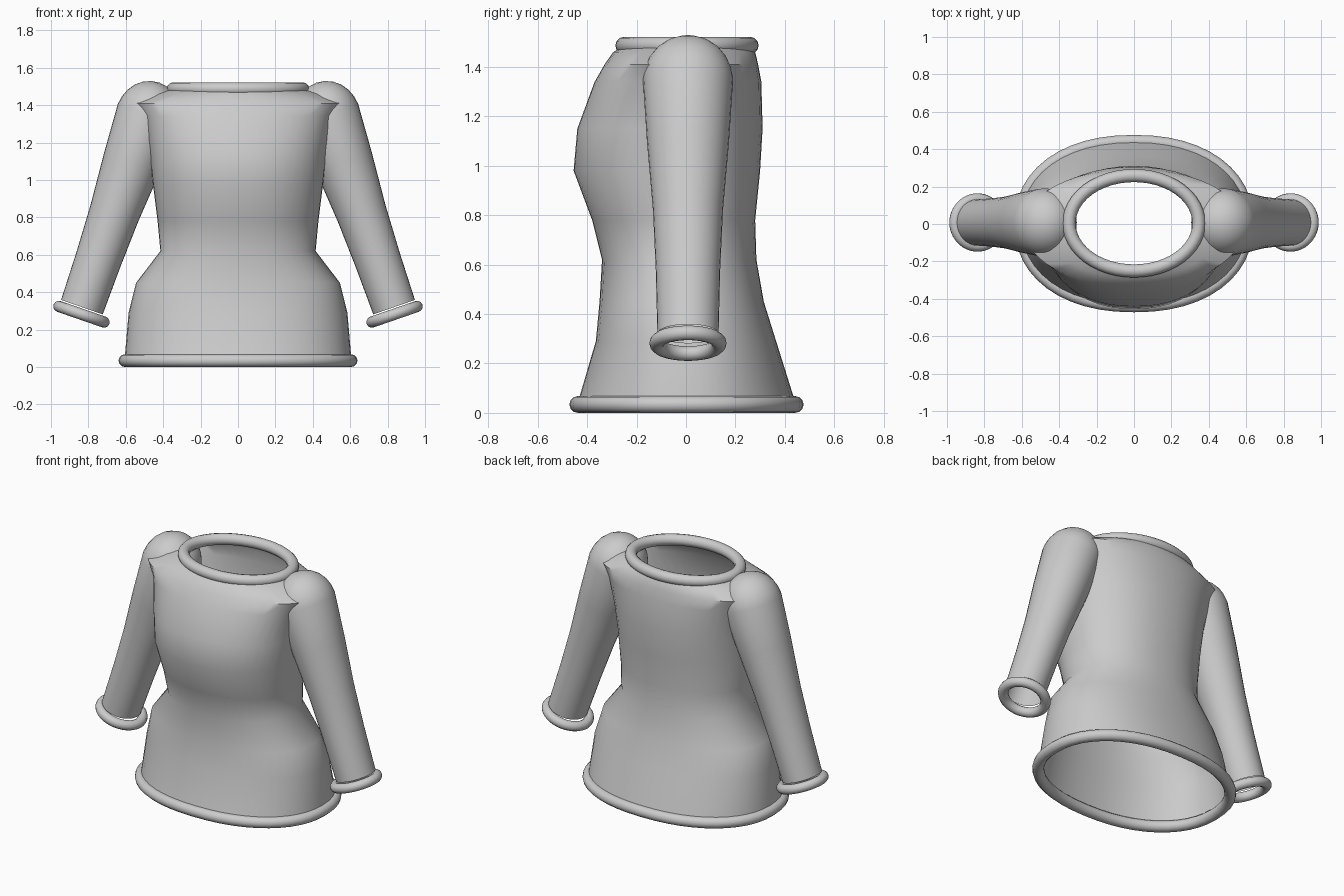
import bpy, bmesh, math
from mathutils import Vector, Matrix

if "Cube" in bpy.data.objects:
    bpy.data.objects.remove(bpy.data.objects["Cube"])

mat = bpy.data.materials.new("grey cloth")
mat.diffuse_color = (0.6, 0.6, 0.6, 1)
mat.use_nodes = True
mat.node_tree.nodes["Principled BSDF"].inputs["Base Color"].default_value = mat.diffuse_color


def loft(name, rings, matrix=Matrix.Identity(4), closed=False):
    """Skin a list of point rings; closed joins the last ring to the first."""
    bm = bmesh.new()
    loops = [[bm.verts.new(matrix @ Vector(p)) for p in ring] for ring in rings]
    pairs = list(zip(loops, loops[1:]))
    if closed:
        pairs.append((loops[-1], loops[0]))
    for a, b in pairs:
        for i in range(len(a)):
            j = (i + 1) % len(a)
            bm.faces.new((a[i], a[j], b[j], b[i]))
    bmesh.ops.remove_doubles(bm, verts=bm.verts, dist=1e-5)
    bmesh.ops.recalc_face_normals(bm, faces=bm.faces)
    me = bpy.data.meshes.new(name)
    bm.to_mesh(me)
    bm.free()
    me.materials.append(mat)
    ob = bpy.data.objects.new(name, me)
    bpy.context.collection.objects.link(ob)
    bpy.context.view_layer.objects.active = ob
    ob.select_set(True)
    bpy.ops.object.shade_smooth_by_angle(angle=math.radians(50))
    ob.select_set(False)
    return ob


def oval(z, rx, y0, y1, power=2.0, n=48):
    """Rounded horizontal outline from y0 (front) to y1 (back)."""
    pts = []
    for i in range(n):
        t = 2 * math.pi * i / n
        c, s = math.cos(t), math.sin(t)
        x = math.copysign(abs(c) ** (2 / power), c) * rx
        y = math.copysign(abs(s) ** (2 / power), s) * (y1 - y0) / 2
        pts.append((x, (y0 + y1) / 2 + y, z))
    return pts


def piping(name, rx, ry, tube, matrix, power=2.0):
    """Rolled edge: a round tube following an oval."""
    rings = []
    for k in range(12):
        a = 2 * math.pi * k / 12
        d = tube * math.cos(a)
        rings.append(oval(tube * math.sin(a), rx + d, -ry - d, ry + d, power))
    return loft(name, rings, matrix, closed=True)


# Body: z, half width, front y, back y, squareness
body = [
    (0.035, 0.607, -0.44, 0.445, 2.2), (0.29, 0.585, -0.365, 0.365, 2.2),
    (0.45, 0.545, -0.35, 0.315, 2.2), (0.62, 0.415, -0.34, 0.285, 2.2),
    (0.78, 0.43, -0.38, 0.28, 2.2), (0.98, 0.455, -0.455, 0.30, 2.2),
    (1.15, 0.475, -0.44, 0.31, 2.2), (1.34, 0.52, -0.37, 0.305, 2.2),
    (1.41, 0.585, -0.33, 0.292, 2.1), (1.46, 0.46, -0.295, 0.28, 2.0),
    (1.487, 0.345, -0.25, 0.26, 2.0),
]
loft("body", [oval(*s) for s in body])

# Rolled hem and neckline
piping("hem", 0.605, 0.44, 0.034, Matrix.Translation((0, 0.002, 0.034)), 2.2)
piping("neckline", 0.347, 0.255, 0.035, Matrix.Translation((0, 0.004, 1.487)))

# Sleeves: distance from shoulder centre along the arm, radius
sleeve = [(-0.18 * math.cos(a), 0.172 * math.sin(a))
          for a in [math.radians(15 * k) for k in range(6)]]
sleeve += [(0, 0.174), (0.27, 0.158), (0.56, 0.135), (0.82, 0.124), (1.09, 0.118)]
for side, label in ((1, "right"), (-1, "left")):
    axis = Vector((side * 0.36, 0, -1.04)).normalized()
    across = Vector((0, 1, 0)).cross(axis)
    frame = Matrix((across, (0, 1, 0), axis)).transposed().to_4x4()
    shoulder = Matrix.Translation((side * 0.478, 0.008, 1.35)) @ frame
    loft(label + "_sleeve",
         [oval(d, r, -r * 1.05, r * 1.05, 2.0, 32) for d, r in sleeve], shoulder)
    cuff = Matrix.Translation((side * 0.837, 0.008, 0.282)) @ frame
    piping(label + "_cuff", 0.128, 0.126, 0.03, cuff)
